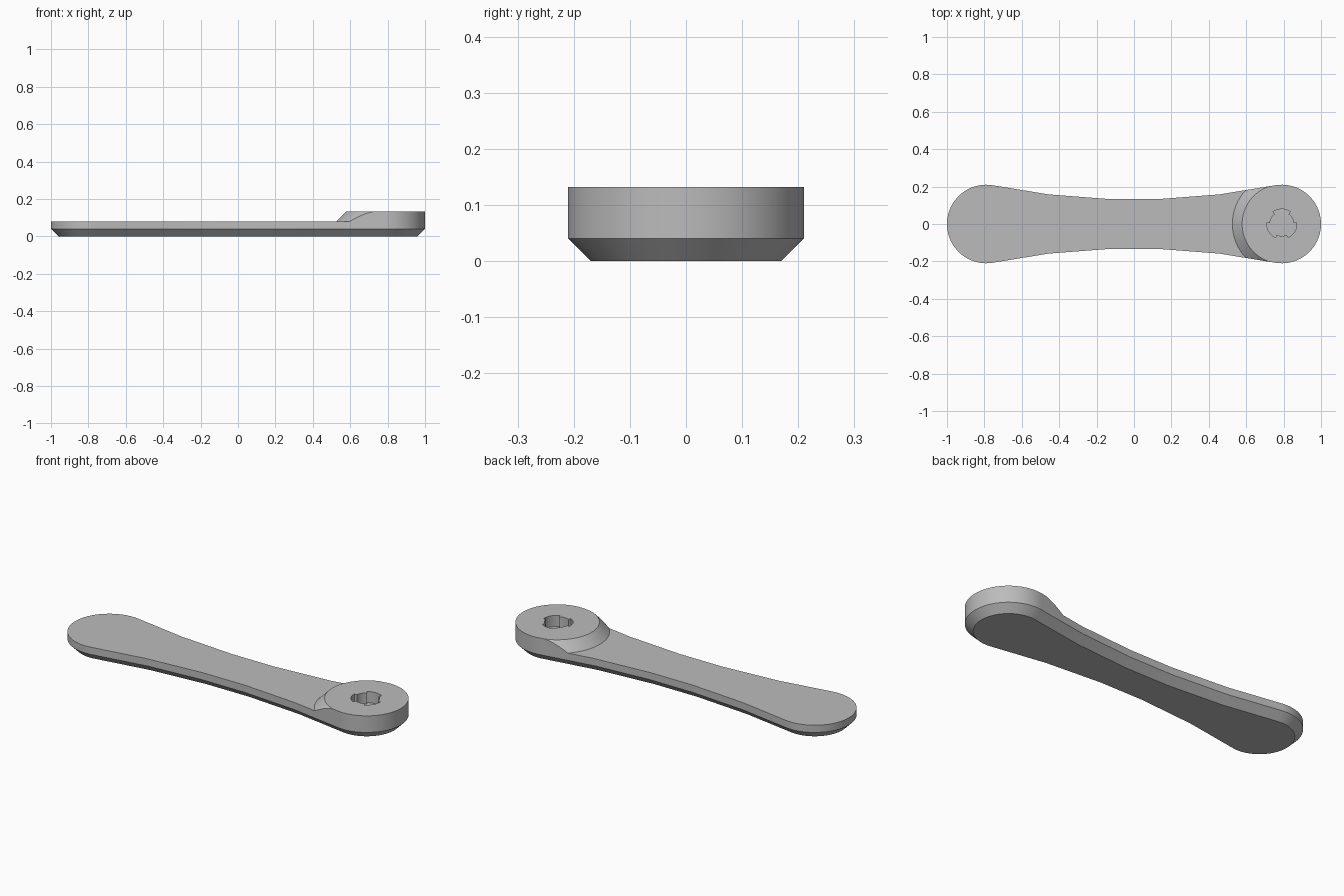
import bpy, bmesh, math

old = bpy.data.objects.get("Cube")
if old:
    bpy.data.objects.remove(old)

END_X, END_R = 0.79, 0.21
HUB_TOP, PLATE_TOP = 0.132, 0.08

grey = bpy.data.materials.new("plain grey")
grey.use_nodes = True
grey.diffuse_color = (0.5, 0.5, 0.5, 1)
grey.node_tree.nodes["Principled BSDF"].inputs["Base Color"].default_value = (0.5, 0.5, 0.5, 1)


def loft(name, rings):
    """Solid through stacked rings, each a (list of xy points, z) pair."""
    bm = bmesh.new()
    loops = [[bm.verts.new((x, y, z)) for x, y in pts] for pts, z in rings]
    n = len(loops[0])
    bm.faces.new(loops[0][::-1])
    bm.faces.new(loops[-1])
    for low, high in zip(loops, loops[1:]):
        for i in range(n):
            j = (i + 1) % n
            bm.faces.new((low[i], low[j], high[j], high[i]))
    bmesh.ops.recalc_face_normals(bm, faces=bm.faces)
    mesh = bpy.data.meshes.new(name)
    bm.to_mesh(mesh)
    bm.free()
    mesh.materials.append(grey)
    obj = bpy.data.objects.new(name, mesh)
    bpy.context.collection.objects.link(obj)
    return obj


def cut(target, cutter):
    """Subtract cutter from target, then discard it."""
    mod = target.modifiers.new("cut", "BOOLEAN")
    mod.operation, mod.solver, mod.object = "DIFFERENCE", "EXACT", cutter
    bpy.context.view_layer.objects.active = target
    bpy.ops.object.modifier_apply(modifier=mod.name)
    bpy.data.objects.remove(cutter)


def circle(cx, r, n=96):
    return [(cx + r * math.cos(math.tau * i / n), r * math.sin(math.tau * i / n)) for i in range(n)]


def handle_outline(inset=0.0):
    """Round ends joined by a waisted middle, counter-clockwise."""
    r, steps = END_R - inset, 40
    right = []
    for i in range(steps + 1):
        a = math.radians(-99 + 198 * i / steps)
        right.append((END_X + r * math.cos(a), r * math.sin(a)))
    waist = [(0.455, 0.158 - inset), (0.13, 0.133 - inset)]
    half = right + waist + [(-x, y) for x, y in reversed(waist)]
    return half + [(-x, -y) for x, y in right] + [(-x, -y) for x, y in waist] \
        + [(x, -y) for x, y in reversed(waist)]


# Handle body with chamfered underside
handle = loft("wrench_handle", [(handle_outline(0.04), 0), (handle_outline(), 0.04),
                                (handle_outline(), HUB_TOP)])

# Lower the plate everywhere but the sloped hub
box = [(-1.2, -0.5), (1.2, -0.5), (1.2, 0.5), (-1.2, 0.5)]
clearance = loft("clearance", [(box, PLATE_TOP), (box, 0.2)])
cone = loft("hub_cone", [(circle(END_X, 0.304), 0.04), (circle(END_X, 0.202), 0.142)])
cut(clearance, cone)
cut(handle, clearance)

# Three-lobed socket in the hub
socket = []
for k in range(3):
    for r, start, end in ((0.08, -35, 35), (0.064, 35, 85)):
        for i in range(9):
            a = math.radians(90 + 120 * k + start + (end - start) * i / 8)
            socket.append((END_X + r * math.cos(a), r * math.sin(a)))
cut(handle, loft("socket_cutter", [(socket, 0.07), (socket, 0.2)]))

bpy.ops.object.select_all(action="DESELECT")
handle.select_set(True)
bpy.context.view_layer.objects.active = handle
bpy.ops.object.shade_smooth_by_angle(angle=math.radians(25))
